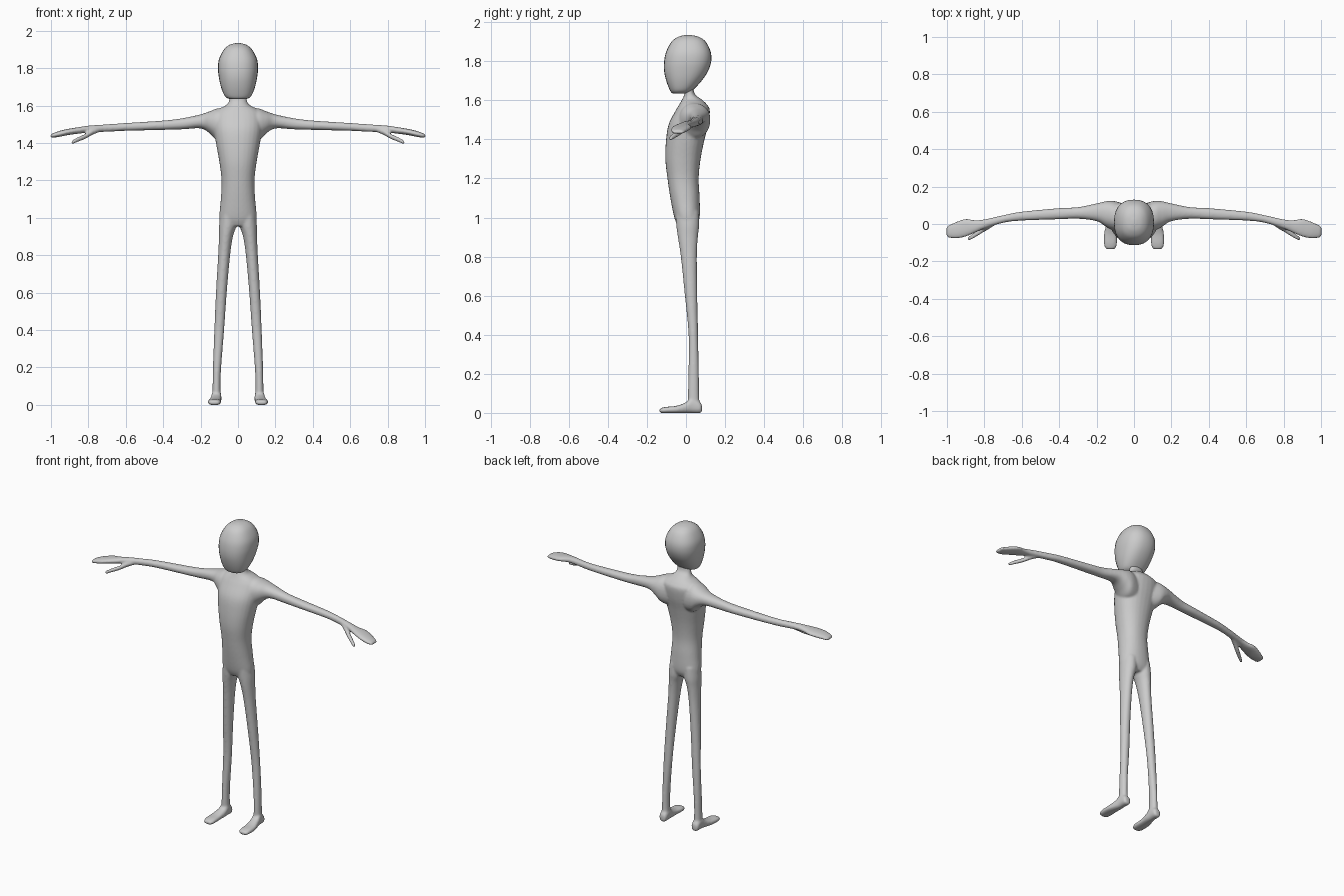
import bpy, bmesh, math

skin = bpy.data.materials.new("plain grey")
skin.diffuse_color = (0.6, 0.6, 0.6, 1)

SIDES = 28
STEPS = 5
AXES = {"x": (0, 1, 2), "y": (1, 0, 2), "z": (2, 0, 1)}


def spline(rings):
    """Catmull-Rom interpolation between the given cross-sections."""
    out = []
    for i in range(len(rings) - 1):
        p0, p1 = rings[max(i - 1, 0)], rings[i]
        p2, p3 = rings[i + 1], rings[min(i + 2, len(rings) - 1)]
        for s in range(STEPS):
            t = s / STEPS
            out.append([0.5 * (2 * b + (c - a) * t + (2 * a - 5 * b + 4 * c - d) * t * t
                               + (3 * b - a - 3 * c + d) * t ** 3)
                        for a, b, c, d in zip(p0, p1, p2, p3)])
    out.append(list(rings[-1]))
    return out


def loft(bm, axis, rings, side=1, power=2.0):
    """Each ring: position along axis, then low/high bounds on the other two axes."""
    k, u, v = AXES[axis]
    loops = []
    for t, u0, u1, v0, v1 in spline(rings):
        loop = []
        for j in range(SIDES):
            a = 2 * math.pi * j / SIDES
            c, s = math.cos(a), math.sin(a)
            p = [0, 0, 0]
            p[k] = t
            p[u] = (u0 + u1) / 2 + (u1 - u0) / 2 * math.copysign(abs(c) ** (2 / power), c)
            p[v] = (v0 + v1) / 2 + (v1 - v0) / 2 * math.copysign(abs(s) ** (2 / power), s)
            p[0] *= side
            loop.append(bm.verts.new(p))
        loops.append(loop)
    faces = [bm.faces.new(loops[0]), bm.faces.new(loops[-1][::-1])]
    for a, b in zip(loops, loops[1:]):
        for j in range(SIDES):
            n = (j + 1) % SIDES
            faces.append(bm.faces.new((a[j], b[j], b[n], a[n])))
    bmesh.ops.recalc_face_normals(bm, faces=faces)


def finish(name, bm, fuse=False):
    me = bpy.data.meshes.new(name)
    bm.to_mesh(me)
    bm.free()
    ob = bpy.data.objects.new(name, me)
    bpy.context.collection.objects.link(ob)
    bpy.ops.object.select_all(action="DESELECT")
    ob.select_set(True)
    bpy.context.view_layer.objects.active = ob
    if fuse:  # blend all overlapping parts into one skin
        remesh = ob.modifiers.new("fuse", "REMESH")
        remesh.mode = "VOXEL"
        remesh.voxel_size = 0.006
        soft = ob.modifiers.new("soften", "SMOOTH")
        soft.factor = 0.5
        soft.iterations = 8
        bpy.ops.object.convert(target="MESH")
    ob.data.materials.clear()
    ob.data.materials.append(skin)
    bpy.ops.object.shade_smooth()
    return ob


# torso and neck
bm = bmesh.new()
loft(bm, "z", [
    (0.955, -0.085, 0.085, -0.04, 0.05),
    (1.00, -0.100, 0.100, -0.060, 0.070),
    (1.10, -0.092, 0.092, -0.080, 0.070),
    (1.20, -0.088, 0.088, -0.095, 0.065),
    (1.30, -0.100, 0.100, -0.106, 0.075),
    (1.40, -0.118, 0.118, -0.102, 0.095),
    (1.48, -0.130, 0.130, -0.088, 0.115),
    (1.55, -0.128, 0.128, -0.052, 0.122),
    (1.58, -0.105, 0.105, -0.034, 0.106),
    (1.605, -0.060, 0.060, -0.020, 0.080),
    (1.635, -0.046, 0.046, -0.008, 0.044),
    (1.70, -0.046, 0.046, -0.008, 0.036)], power=2.2)

for side in (1, -1):
    # arm and mitten hand
    loft(bm, "x", [
        (0.06, -0.040, 0.110, 1.40, 1.585),
        (0.11, -0.035, 0.124, 1.41, 1.585),
        (0.15, -0.015, 0.122, 1.45, 1.570),
        (0.20, 0.015, 0.110, 1.478, 1.553),
        (0.30, 0.028, 0.090, 1.473, 1.532),
        (0.40, 0.025, 0.085, 1.470, 1.520),
        (0.60, 0.018, 0.066, 1.465, 1.507),
        (0.70, 0.006, 0.047, 1.460, 1.500),
        (0.80, -0.025, 0.025, 1.456, 1.493),
        (0.85, -0.047, 0.021, 1.450, 1.485),
        (0.90, -0.068, 0.028, 1.444, 1.477),
        (0.95, -0.078, 0.012, 1.434, 1.466),
        (0.99, -0.074, -0.006, 1.428, 1.452),
        (1.002, -0.066, -0.013, 1.429, 1.445)], side, 2.2)
    # thumb
    loft(bm, "x", [
        (0.745, -0.008, 0.022, 1.457, 1.485),
        (0.78, -0.030, 0.005, 1.442, 1.474),
        (0.82, -0.054, -0.022, 1.420, 1.448),
        (0.86, -0.078, -0.050, 1.404, 1.430),
        (0.882, -0.088, -0.066, 1.395, 1.417),
        (0.892, -0.086, -0.074, 1.397, 1.408)], side)
    # leg
    loft(bm, "z", [
        (0.03, 0.090, 0.138, 0.010, 0.070),
        (0.10, 0.093, 0.136, 0.010, 0.067),
        (0.20, 0.090, 0.134, 0.012, 0.066),
        (0.40, 0.074, 0.127, 0.013, 0.062),
        (0.60, 0.060, 0.118, -0.006, 0.058),
        (0.80, 0.042, 0.106, -0.027, 0.056),
        (0.90, 0.027, 0.102, -0.042, 0.061),
        (0.96, 0.008, 0.101, -0.050, 0.068),
        (1.03, 0.005, 0.094, -0.055, 0.066)], side)
    # foot
    loft(bm, "y", [
        (0.082, 0.098, 0.130, 0.004, 0.038),
        (0.070, 0.090, 0.139, -0.001, 0.058),
        (0.030, 0.089, 0.142, -0.001, 0.078),
        (0.000, 0.089, 0.148, -0.001, 0.054),
        (-0.050, 0.091, 0.160, -0.001, 0.036),
        (-0.100, 0.090, 0.162, -0.001, 0.031),
        (-0.125, 0.096, 0.156, -0.001, 0.026),
        (-0.136, 0.106, 0.146, 0.003, 0.020)], side, 2.5)
finish("body", bm, fuse=True)

# head
bm = bmesh.new()
loft(bm, "z", [
    (1.634, -0.022, 0.022, -0.058, -0.012),
    (1.638, -0.052, 0.052, -0.072, 0.012),
    (1.655, -0.073, 0.073, -0.084, 0.038),
    (1.70, -0.091, 0.091, -0.101, 0.080),
    (1.75, -0.102, 0.102, -0.112, 0.113),
    (1.80, -0.107, 0.107, -0.112, 0.129),
    (1.85, -0.101, 0.101, -0.101, 0.126),
    (1.90, -0.075, 0.075, -0.074, 0.101),
    (1.925, -0.045, 0.045, -0.040, 0.066),
    (1.934, -0.012, 0.012, -0.006, 0.026)], power=2.35)
finish("head", bm)
